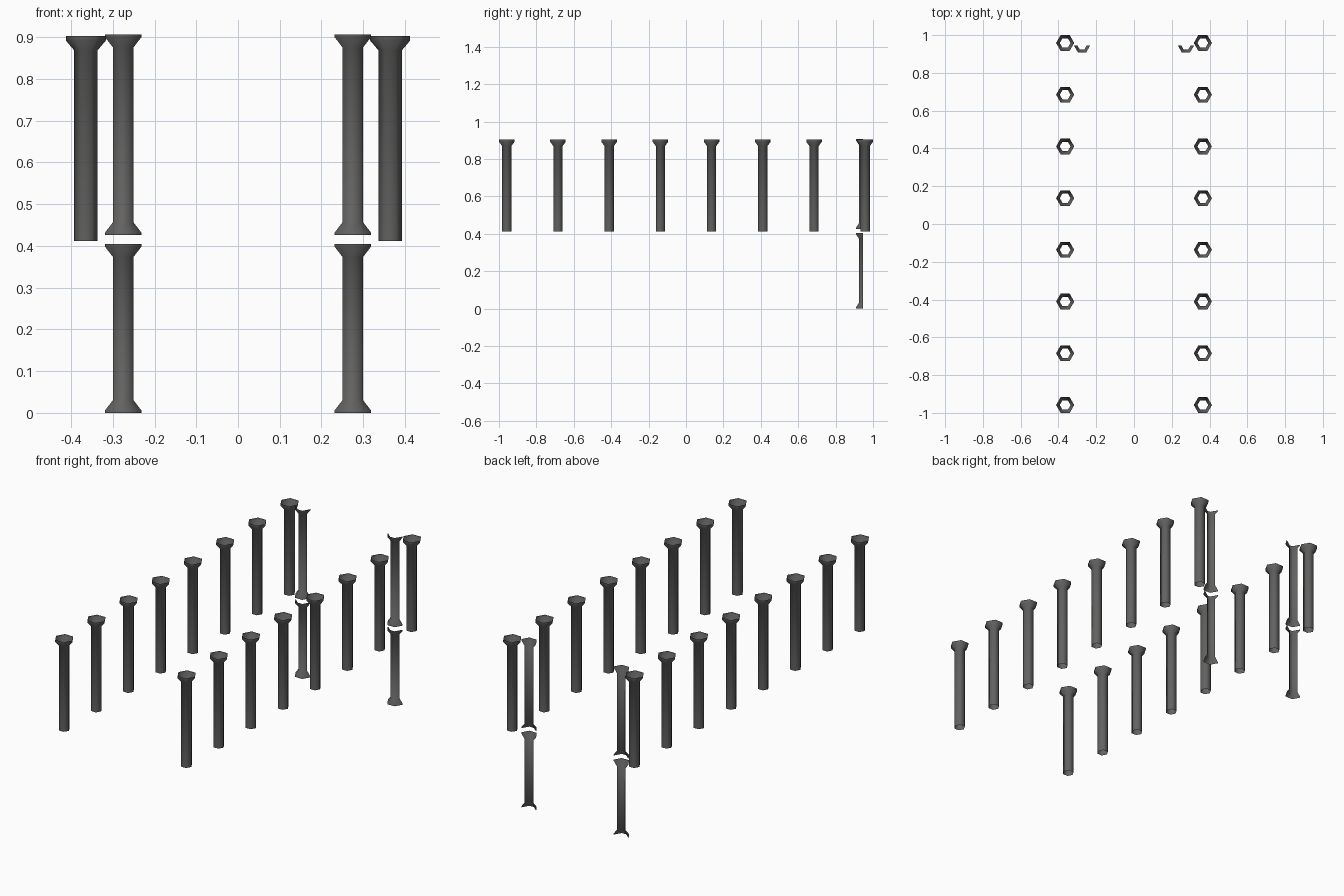
import bpy, bmesh, math

if "Cube" in bpy.data.objects:
    bpy.data.objects.remove(bpy.data.objects["Cube"])

mat = bpy.data.materials.new("dark grey")
mat.diffuse_color = (0.125, 0.122, 0.12, 1)
mat.use_nodes = True
mat.node_tree.nodes["Principled BSDF"].inputs["Base Color"].default_value = mat.diffuse_color


def hex_shell(name, x, y, profile, half=False):
    """Open hexagonal shell from (radius, z) rings; half keeps the three front faces."""
    bm = bmesh.new()
    n = 4 if half else 6
    rings = []
    for r, z in profile:
        angles = [math.pi + i * math.pi / 3 for i in range(n)]
        rings.append([bm.verts.new((r * math.cos(a), r * math.sin(a), z)) for a in angles])
    for lo, hi in zip(rings, rings[1:]):
        for i in range(3 if half else 6):
            j = (i + 1) % n
            bm.faces.new((lo[i], lo[j], hi[j], hi[i])).smooth = True
    me = bpy.data.meshes.new(name)
    bm.to_mesh(me)
    bm.free()
    me.materials.append(mat)
    ob = bpy.data.objects.new(name, me)
    ob.location = (x, y, 0)
    bpy.context.collection.objects.link(ob)


# Profiles: full column flares at the top, half columns at both ends
column = [(0.0285, 0.412), (0.0285, 0.869), (0.048, 0.892), (0.048, 0.903)]


def spool(z0, z1):
    R, r = 0.0435, 0.025
    return [(R, z0), (R, z0 + 0.006), (r, z0 + 0.03),
            (r, z1 - 0.03), (R, z1 - 0.006), (R, z1)]


for side, s in (("left", -1), ("right", 1)):
    # Row of full columns
    for i in range(8):
        hex_shell(f"{side}_column_{i + 1}", s * 0.3645, -0.9584 + i * 1.9168 / 7, column)
    # Stacked half columns at the back end
    hex_shell(f"{side}_lower_half_column", s * 0.275, 0.946, spool(0, 0.404), True)
    hex_shell(f"{side}_upper_half_column", s * 0.275, 0.946, spool(0.426, 0.906), True)
